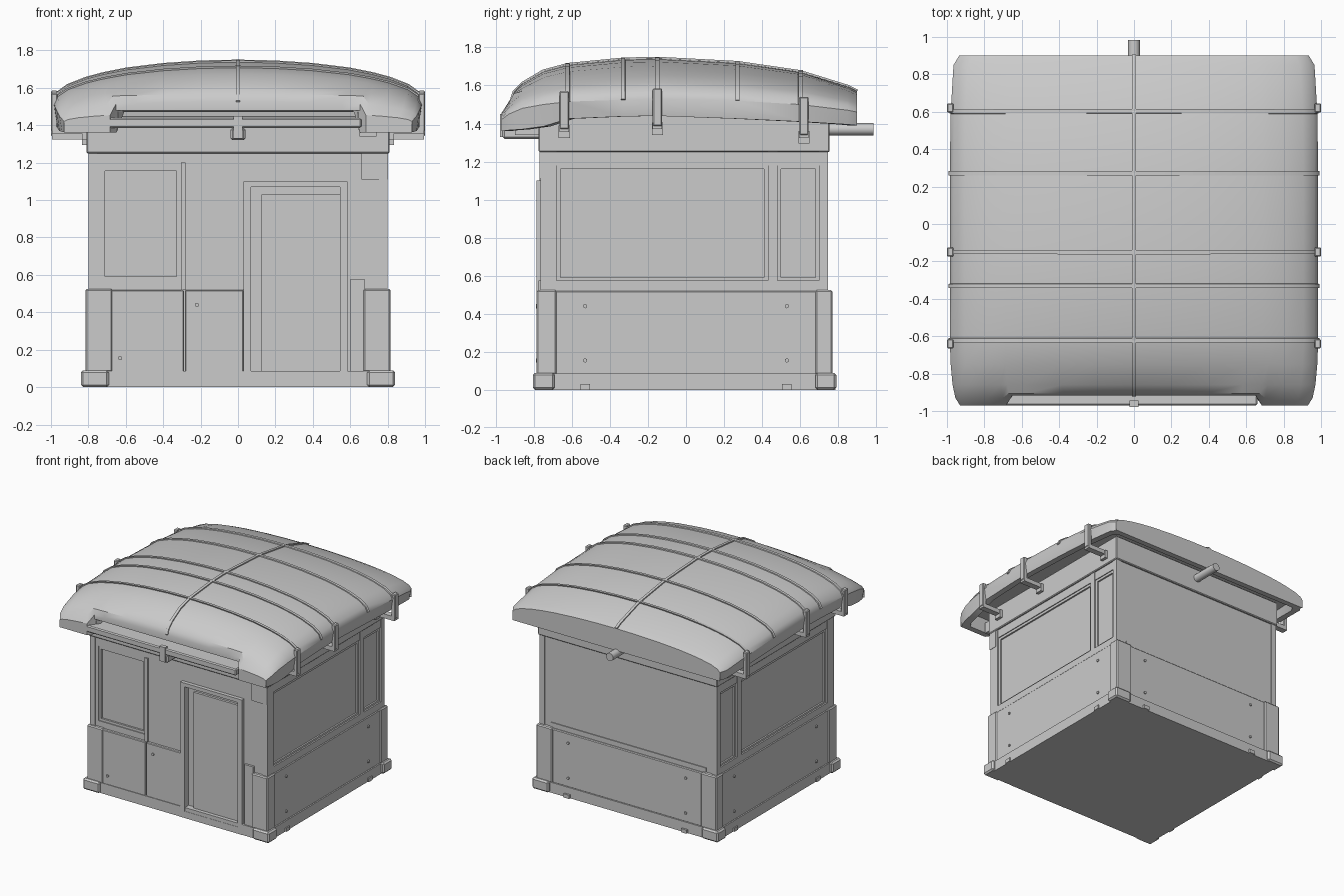
import bpy, bmesh, math
from mathutils import Vector

if "Cube" in bpy.data.objects:
    bpy.data.objects.remove(bpy.data.objects["Cube"])


def finish(name, bm, smooth=False):
    bmesh.ops.recalc_face_normals(bm, faces=bm.faces)
    me = bpy.data.meshes.new(name)
    bm.to_mesh(me)
    bm.free()
    ob = bpy.data.objects.new(name, me)
    bpy.context.collection.objects.link(ob)
    if smooth:
        bpy.ops.object.select_all(action='DESELECT')
        ob.select_set(True)
        bpy.context.view_layer.objects.active = ob
        bpy.ops.object.shade_smooth_by_angle(angle=math.radians(35))
    return ob


def box(name, x0, x1, y0, y1, z0, z1, bevel=0.0):
    bm = bmesh.new()
    bmesh.ops.create_cube(bm, size=1)
    for v in bm.verts:
        v.co = ((x0 + x1) / 2 + v.co.x * (x1 - x0), (y0 + y1) / 2 + v.co.y * (y1 - y0),
                (z0 + z1) / 2 + v.co.z * (z1 - z0))
    if bevel:
        bmesh.ops.bevel(bm, geom=bm.edges[:], offset=bevel, segments=1, affect='EDGES')
    return finish(name, bm)


def sbox(name, s, x0, x1, *rest):
    # box on the left (s=-1) or right (s=1) side
    return box(name, min(s * x0, s * x1), max(s * x0, s * x1), *rest)


def rod(name, centre, axis, r, length, sides=12):
    bm = bmesh.new()
    bmesh.ops.create_cone(bm, cap_ends=True, segments=sides, radius1=r, radius2=r, depth=length)
    q = Vector(axis).to_track_quat('Z', 'Y')
    for v in bm.verts:
        v.co = q @ v.co + Vector(centre)
    return finish(name, bm, True)


# Hut core
box("hut_core", -.775, .775, -.735, .725, 0, 1.44)
box("frieze", -.81, .81, -.775, .755, 1.25, 1.45, .006)
box("base_slab", -.815, .815, -.785, .77, 0, .085)

# Side walls: panels, posts and window frames
for s in (-1, 1):
    side = "right" if s > 0 else "left"
    sbox(side + "_lower_panel", s, .76, .805, -.69, .69, .08, .52, .006)
    sbox(side + "_sill", s, .76, .80, -.71, .72, .52, .575)
    sbox(side + "_header", s, .76, .795, -.74, .73, 1.18, 1.25)
    for n, (a, b) in {"front": (-.765, -.68), "middle": (.43, .48), "rear": (.70, .745)}.items():
        sbox(f"{side}_{n}_post", s, .755, .80, a, b, .52, 1.25)
    for n, a, b in (("window", -.68, .43), ("small_window", .48, .70)):
        for p, t in ((a, a + .02), (b - .02, b)):
            sbox(f"{side}_{n}_jamb", s, .76, .788, p, t, .57, 1.18)
        sbox(f"{side}_{n}_top_bar", s, .76, .788, a, b, 1.16, 1.18)
        sbox(f"{side}_{n}_bottom_bar", s, .76, .788, a, b, .57, .59)
    for y in (-.53, .53):
        sbox(side + "_foot_lug", s, .80, .825, y - .025, y + .025, 0, .03)
        for z in (.155, .44):
            rod(side + "_rivet", (s * .807, y, z), (1, 0, 0), .011, .014, 8)
    # Corner posts and base blocks
    for n, a, b, c, d in (("front", -.785, -.68, -.805, -.69), ("rear", .68, .77, .68, .79)):
        sbox(f"{side}_{n}_corner_post", s, .67, .815, a, b, .08, .525, .008)
        sbox(f"{side}_{n}_corner_block", s, .69, .84, c, d, 0, .09, .012)

# Back wall
box("back_panel", -.78, .78, .71, .738, .52, 1.25)
box("back_lower_panel", -.70, .70, .71, .76, .08, .52, .006)
box("back_sill", -.70, .70, .72, .745, .52, .56)
for x in (-.53, .53):
    box("back_foot_lug", x - .025, x + .025, .76, .785, 0, .03)
    for z in (.155, .44):
        rod("back_rivet", (x, .762, z), (0, 1, 0), .011, .014, 8)

# Front wall panels
for n, x0, x1, z0, z1 in (("middle_panel", -.30, .03, .52, 1.25), ("left_post", -.80, -.73, .52, 1.25),
                          ("window_header", -.73, -.30, 1.18, 1.25), ("window_sill", -.73, -.30, .52, .57),
                          ("over_door_panel", .03, .60, 1.09, 1.25), ("right_panel", .57, .80, .05, 1.25)):
    box("front_" + n, x0, x1, -.757, -.72, z0, z1)
box("front_lower_left_panel", -.70, -.29, -.78, -.72, .08, .52, .005)
box("front_lower_middle_panel", -.283, .03, -.78, -.72, .08, .52, .005)
box("front_batten", -.305, -.28, -.77, -.72, .52, 1.20)
box("front_right_step", .60, .68, -.775, -.72, .08, .575)
box("front_right_cap", .66, .803, -.77, -.70, 1.11, 1.25)
for n, x0, x1, z0, z1 in (("left_jamb", -.73, -.71, .57, 1.18), ("right_jamb", -.33, -.305, .57, 1.18),
                          ("top_bar", -.73, -.305, 1.155, 1.18), ("bottom_bar", -.73, -.305, .57, .59)):
    box("front_window_" + n, x0, x1, -.75, -.72, z0, z1)
rod("front_rivet", (-.63, -.782, .155), (0, 1, 0), .011, .014, 8)
rod("front_rivet", (-.22, -.782, .44), (0, 1, 0), .011, .014, 8)

# Door with frame
for n, x0, x1, z0, z1 in (("left_frame", .03, .07, .0, 1.10), ("right_frame", .545, .585, .0, 1.10),
                          ("top_frame", .03, .585, 1.07, 1.10), ("threshold", .03, .585, 0, .055)):
    box("door_" + n, x0, x1, -.787, -.72, z0, z1)
box("door_leaf", .125, .545, -.755, -.72, .06, 1.03)

# Roof rows: y, ridge z, edge z, bottom z, half width
ROWS = [(-.97, 1.47, 1.42, 1.36, .93), (-.93, 1.54, 1.45, 1.365, .955), (-.86, 1.61, 1.48, 1.37, .97),
        (-.75, 1.675, 1.50, 1.385, .98), (-.62, 1.71, 1.515, 1.425, .985), (-.33, 1.738, 1.525, 1.437, .985),
        (-.15, 1.742, 1.53, 1.44, .985), (.27, 1.72, 1.52, 1.425, .985), (.60, 1.672, 1.50, 1.41, .98),
        (.85, 1.595, 1.47, 1.395, .965), (.90, 1.57, 1.46, 1.39, .935)]
# Cross-section: share of half width, share of the drop to the edge
SECTION = [(0, 0), (.2, .02), (.4, .08), (.6, .19), (.70, .28), (.735, .315), (.82, .42), (.92, .6), (.98, .8), (1, 1)]
FULL = [(-f, d) for f, d in SECTION[:0:-1]] + SECTION


def roof_point(i, f, d):
    y, zc, ze, zb, xh = ROWS[i]
    z = zc - (zc - ze) * d
    if abs(f) < .72 and i < 2:      # cut-back front lip
        y, z = ((-.918, 1.525), (-.905, 1.565))[i]
        z -= .03 * d
    return Vector((f * xh, y, z))


bm = bmesh.new()
grid = []
for i, (y, zc, ze, zb, xh) in enumerate(ROWS):
    pts = [roof_point(i, f, d) for f, d in FULL]
    low = [Vector((s * xh * .985, y, zb)) for s in (-1, 1)]
    grid.append([low[0]] + pts + [low[1]])
front = [Vector((p.x, p.y, 1.48 if abs(p.x) < .72 * .93 else 1.36)) for p in grid[0]]
back = [Vector((p.x, p.y, 1.39)) for p in grid[-1]]
grid = [front] + grid + [back]
vs = [[bm.verts.new(p) for p in row] for row in grid]
for a, b in zip(vs, vs[1:]):
    for j in range(len(a) - 1):
        bm.faces.new((a[j], a[j + 1], b[j + 1], b[j]))
bmesh.ops.remove_doubles(bm, verts=bm.verts, dist=.0005)
# Rim thickness and recessed underside
for k in range(2):
    edges = [e for e in bm.edges if e.is_boundary]
    ext = bmesh.ops.extrude_edge_only(bm, edges=edges)["geom"]
    for v in [g for g in ext if isinstance(g, bmesh.types.BMVert)]:
        v.co.x *= .95 if k == 0 else .985
        v.co.y *= .95 if k == 0 else .985
        if k:
            v.co.z = 1.47
bmesh.ops.contextual_create(bm, geom=[e for e in bm.edges if e.is_boundary])
finish("roof_canopy", bm, True)


def rib(name, pts, side, w=.011, h=.009):
    # raised seam following the roof surface
    bm = bmesh.new()
    rings = []
    for p in pts:
        out = (p - Vector((0, p.y * .5, .9))).normalized()
        rings.append([bm.verts.new(p + side * a * w + out * b)
                      for a, b in ((-1, -.01), (-1, h), (1, h), (1, -.01))])
    for a, b in zip(rings, rings[1:]):
        for j in range(4):
            bm.faces.new((a[j], a[(j + 1) % 4], b[(j + 1) % 4], b[j]))
    bm.faces.new(rings[0])
    bm.faces.new(rings[-1])
    finish(name, bm, True)


for i in (4, 5, 6, 7, 8):
    rib("roof_cross_seam", [roof_point(i, f, d) for f, d in FULL], Vector((0, 1, 0)))
rib("roof_ridge_seam", [roof_point(i, 0, 0) for i in range(len(ROWS))], Vector((1, 0, 0)))

# Roof straps with hooks under the rim
for s in (-1, 1):
    for y, z in ((-.64, 1.57), (-.15, 1.585), (.62, 1.54)):
        sbox("roof_strap", s, .965, 1.0, y - .025, y + .025, z - .20, z, .006)
        sbox("roof_strap_arm", s, .80, .995, y - .025, y + .025, z - .215, z - .18)
        sbox("roof_strap_foot", s, .80, .835, y - .03, y + .03, z - .245, z - .18)

# Front awning bar and brackets
box("awning_bar", -.71, .66, -.97, -.76, 1.385, 1.438, .008)
box("awning_bracket", -.025, .025, -.978, -.945, 1.33, 1.45)
box("awning_bracket_arm", -.04, .04, -.965, -.76, 1.32, 1.385, .01)
box("awning_end_bracket", .65, .74, -.90, -.76, 1.34, 1.43)

# Rear pipe
rod("rear_pipe", (0, .86, 1.37), (0, 1, 0), .032, .25, 16)
